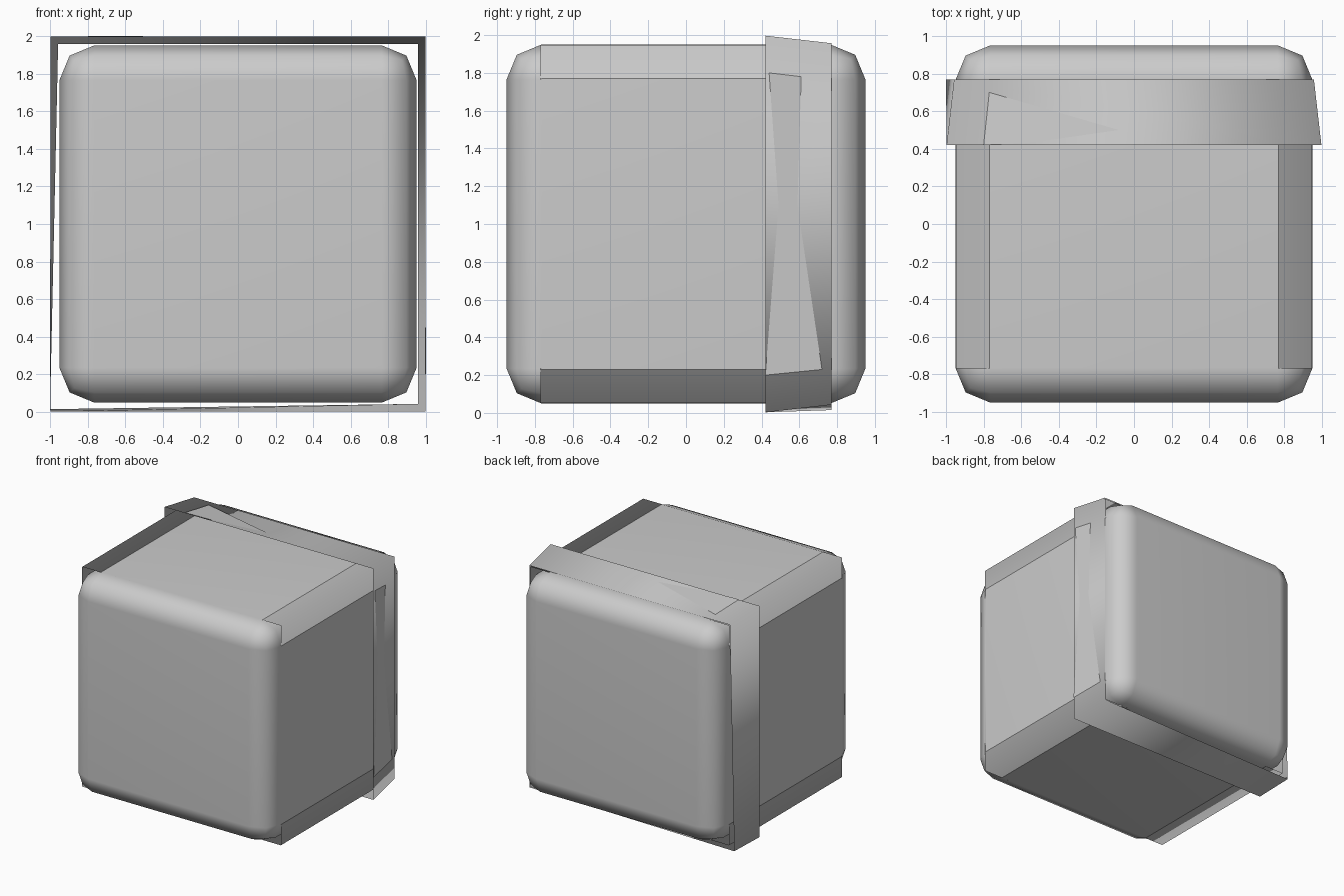
import bpy, bmesh

if "Cube" in bpy.data.objects:
    bpy.data.objects.remove(bpy.data.objects["Cube"])

def make(name, verts, faces, smooth=True):
    me = bpy.data.meshes.new(name)
    me.from_pydata(verts, [], faces)
    me.polygons.foreach_set("use_smooth", [smooth] * len(faces))
    ob = bpy.data.objects.new(name, me)
    bpy.context.collection.objects.link(ob)
    return ob

def ring(y, r):
    # square ring around the y axis, centred on z = 1
    return [(sx * r, y, 1 + sz * r) for sx, sz in ((-1, -1), (1, -1), (1, 1), (-1, 1))]

SIDES = [(i, (i + 1) % 4, (i + 1) % 4 + 4, i + 4) for i in range(4)]

# rounded block
me = bpy.data.meshes.new("rounded_block")
bm = bmesh.new()
bmesh.ops.create_cube(bm, size=1.9)
bmesh.ops.translate(bm, verts=bm.verts, vec=(0, 0, 1))
bmesh.ops.bevel(bm, geom=bm.edges[:], offset=0.185, segments=2, profile=0.5, affect='EDGES')
for f in bm.faces:
    f.smooth = True
bm.to_mesh(me)
bm.free()
block = bpy.data.objects.new("rounded_block", me)
bpy.context.collection.objects.link(block)
mod = block.modifiers.new("even_shading", 'WEIGHTED_NORMAL')
mod.keep_sharp = True

# sharp-cornered open wrap lying just under the block's flat sides
make("square_wrap", ring(-0.77, 0.948) + ring(0.77, 0.948), SIDES)

# flared open sleeve at the back, one rear corner pulled outward
verts = ring(0.42, 0.997) + ring(0.77, 0.957)
verts[4] = (-1.0, 0.77, 0.015)
make("flared_sleeve", verts, SIDES)

# thin loose folds on the sleeve
def flare(y):
    return 0.997 - 0.04 * (y - 0.42) / 0.35 + 0.004

right = [(0.44, 1.80), (0.49, 1.1), (0.42, 0.20), (0.72, 0.23), (0.59, 1.1), (0.61, 1.78)]
make("side_fold", [(flare(y), y, z) for y, z in right], [(0, 1, 4, 5), (1, 2, 3, 4)], False)
top = [(-0.80, 0.42), (-0.57, 0.43), (-0.08, 0.50), (-0.77, 0.70)]
make("top_fold", [(x, y, 1 + flare(y)) for x, y in top], [(0, 1, 2, 3)], False)
